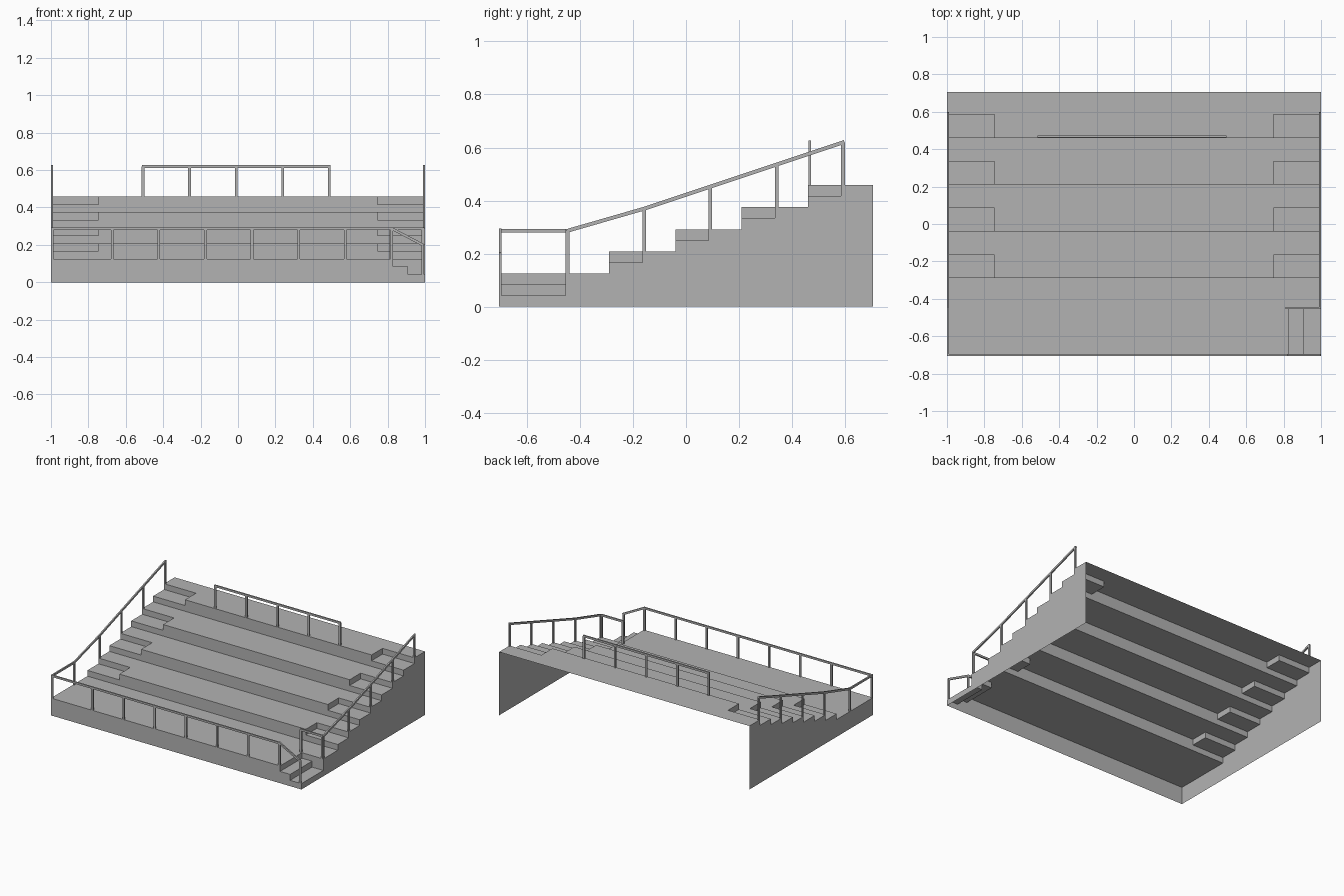
import bpy
import bmesh
from mathutils import Matrix, Vector

cube = bpy.data.objects.get("Cube")
if cube:
    bpy.data.objects.remove(cube, do_unlink=True)

grey = bpy.data.materials.new("plain_grey")
grey.use_nodes = True
colour = (0.45, 0.45, 0.45, 1)
grey.diffuse_color = colour
grey.node_tree.nodes["Principled BSDF"].inputs["Base Color"].default_value = colour

RISE = 0.0833       # height of one tier
FLOOR = 0.125       # lowest platform
DEPTH = 0.705       # half depth
TIERS = [-0.29, -0.04, 0.21, 0.46]


def finish(bm, name):
    mesh = bpy.data.meshes.new(name)
    bm.to_mesh(mesh)
    bm.free()
    mesh.materials.append(grey)
    obj = bpy.data.objects.new(name, mesh)
    bpy.context.collection.objects.link(obj)
    return obj


# Terrace shell: open underneath and at the back
def height(x, y):
    if x > 0.83 and y < -0.455:                       # corner entry stairs
        return 0.042 if x > 0.91 else 0.085
    z = FLOOR
    for front in TIERS:
        if y > front:
            half = abs(x) > 0.745 and y < front + 0.125   # aisle half step
            z += RISE / 2 if half else RISE
    return z


xs = [-1, -0.745, 0.745, 0.83, 0.91, 1]
ys = sorted([-DEPTH, -0.455, DEPTH] + TIERS + [t + 0.125 for t in TIERS])
bm = bmesh.new()


def quad(*points):
    bm.faces.new([bm.verts.new(p) for p in points])


def wall(a, b, low, high):
    if abs(high - low) > 1e-5:
        quad((*a, low), (*b, low), (*b, high), (*a, high))


for i, (x0, x1) in enumerate(zip(xs, xs[1:])):
    for j, (y0, y1) in enumerate(zip(ys, ys[1:])):
        cx, cy = (x0 + x1) / 2, (y0 + y1) / 2
        z = height(cx, cy)
        quad((x0, y0, z), (x1, y0, z), (x1, y1, z), (x0, y1, z))
        left = height((xs[i - 1] + x0) / 2, cy) if i else 0
        front = height(cx, (ys[j - 1] + y0) / 2) if j else 0
        wall((x0, y1), (x0, y0), left, z)
        wall((x0, y0), (x1, y0), front, z)
        if x1 == 1:
            wall((x1, y0), (x1, y1), 0, z)
bmesh.ops.remove_doubles(bm, verts=bm.verts, dist=1e-4)
bmesh.ops.dissolve_limit(bm, angle_limit=0.01, verts=bm.verts, edges=bm.edges)
finish(bm, "terrace")


# Railings: flat bars lying in a vertical plane
BAR, THIN = 0.014, 0.01


def bar(bm, start, end, normal, extend=0):
    start, end, n = Vector(start), Vector(end), Vector(normal)
    d = (end - start).normalized()
    size = Matrix.Diagonal(((end - start).length + extend, THIN, BAR, 1))
    turn = Matrix((d, n, d.cross(n))).transposed().to_4x4()
    place = Matrix.Translation((start + end) / 2)
    bmesh.ops.create_cube(bm, size=1, matrix=place @ turn @ size)


def railing(name, tops, feet, normal):
    """Rail through the top points, with a post under each given (point, foot height)."""
    bm = bmesh.new()
    for a, b in zip(tops, tops[1:]):
        bar(bm, a, b, normal, BAR * 0.8)
    for (x, y, z), foot in feet:
        bar(bm, (x, y, foot), (x, y, z), normal)
    finish(bm, name)


ACROSS_X, ACROSS_Y = (1, 0, 0), (0, 1, 0)
TALL = 0.161
LOW = FLOOR + TALL
FRONT_Y = -DEPTH + THIN / 2

# Sloping side rails
slope_y = [-0.447] + [t + 0.132 for t in TIERS]
for name, x in (("left_rail", 0.995), ("right_rail", -0.995)):
    tops = [(x, y, LOW + RISE * k) for k, y in enumerate(slope_y)]
    railing(name, tops, [(p, p[2] - TALL) for p in tops], ACROSS_X)
railing("right_level_rail", [(-0.995, -0.698, LOW), (-0.995, -0.447, LOW)], [], ACROSS_X)

# Front rail and the stair handrail
posts = [-0.993] + [-0.672 + 0.249 * k for k in range(7)]
tops = [(x, FRONT_Y, LOW) for x in posts]
railing("front_rail", tops, [(p, FLOOR) for p in tops], ACROSS_Y)
top, end = (0.824, FRONT_Y, LOW), (0.988, FRONT_Y, 0.2)
railing("stair_handrail", [top, end], [(end, 0.042)], ACROSS_Y)

# Short rail behind the stairs
tops = [(x, -0.45, LOW) for x in (0.818, 0.988)]
railing("stair_back_rail", tops, [(p, FLOOR) for p in tops], ACROSS_Y)

# Rail on the top tier
top_floor = FLOOR + 4 * RISE
tops = [(-0.508 + 0.249 * k, 0.467, top_floor + TALL) for k in range(5)]
railing("upper_rail", tops, [(p, top_floor) for p in tops], ACROSS_Y)
